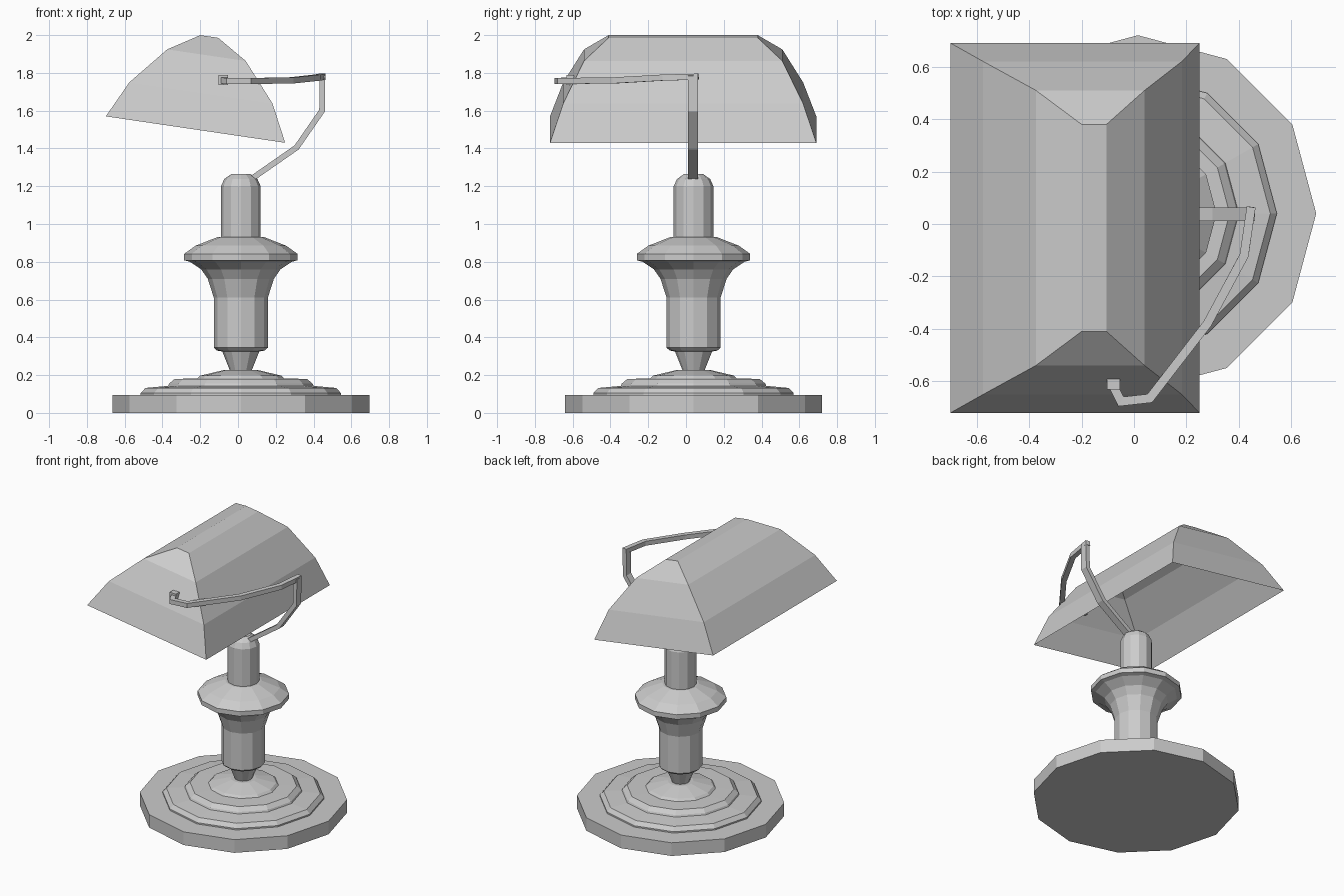
import bpy, bmesh, math
from mathutils import Vector, Matrix

if "Cube" in bpy.data.objects:
    bpy.data.objects.remove(bpy.data.objects["Cube"])

CENTRE = Vector((0.015, 0.04, 0))


def make_object(name, bm, recalc=True):
    if recalc:
        bmesh.ops.recalc_face_normals(bm, faces=bm.faces)
    mesh = bpy.data.meshes.new(name)
    bm.to_mesh(mesh)
    bm.free()
    obj = bpy.data.objects.new(name, mesh)
    bpy.context.collection.objects.link(obj)
    return obj


def loft(bm, rings, cap_start=True, cap_end=True):
    """Bridge equal-length closed rings of points."""
    vs = [[bm.verts.new(p) for p in ring] for ring in rings]
    n = len(vs[0])
    for a, b in zip(vs, vs[1:]):
        for i in range(n):
            j = (i + 1) % n
            bm.faces.new((a[i], a[j], b[j], b[i]))
    if cap_start:
        bm.faces.new(vs[0][::-1])
    if cap_end:
        bm.faces.new(vs[-1])


def lathe(name, profile, sides=12):
    bm = bmesh.new()
    loft(bm, [[CENTRE + Vector((r * math.cos(math.tau * i / sides),
                                r * math.sin(math.tau * i / sides), z))
               for i in range(sides)] for r, z in profile])
    return make_object(name, bm)


def bar(name, path, side, width, thick):
    """Rectangular bar along a path; side is the width direction, or None for horizontal."""
    bm = bmesh.new()
    pts = [Vector(p) for p in path]
    rings = []
    for i, p in enumerate(pts):
        d_in = (p - pts[max(i - 1, 0)]).normalized()
        d_out = (pts[min(i + 1, len(pts) - 1)] - p).normalized()
        t = (d_in + d_out).normalized()
        w = Vector(side) if side else t.cross(Vector((0, 0, 1))).normalized()
        h = t.cross(w).normalized()
        miter = 1 / max(t.dot(d_out if d_out.length else d_in), 0.6)
        ww, hh = (width, thick * miter) if side else (width * miter, thick)
        rings.append([p + w * a * ww / 2 + h * b * hh / 2
                      for a, b in ((-1, -1), (1, -1), (1, 1), (-1, 1))])
    loft(bm, rings)
    return make_object(name, bm)


# Foot: heavy plate with stepped mouldings
lathe("base_plate", [(0.68, 0), (0.68, 0.095)])
lathe("base_steps", [(0.53, 0.09), (0.53, 0.105), (0.505, 0.132), (0.385, 0.143),
                     (0.38, 0.155), (0.35, 0.18), (0.23, 0.182), (0.215, 0.197),
                     (0.085, 0.228)])

# Turned stem
lathe("stem", [(0.056, 0.22), (0.098, 0.325), (0.126, 0.33), (0.143, 0.345),
               (0.143, 0.61), (0.175, 0.71), (0.21, 0.76), (0.27, 0.80),
               (0.30, 0.808), (0.30, 0.842), (0.24, 0.885), (0.12, 0.932)])
lathe("lamp_neck", [(0.105, 0.925), (0.105, 1.20), (0.088, 1.238), (0.05, 1.265)])

# Bracket: rising strip, then sideways arm hooking into the shade end
bar("arm_riser", [(0.03, 0.037, 1.21), (0.08, 0.037, 1.245), (0.31, 0.037, 1.405),
                  (0.445, 0.037, 1.60), (0.447, 0.037, 1.785)],
    (0, 1, 0), 0.052, 0.03)
bar("arm_hook", [(0.447, 0.065, 1.78), (0.42, -0.12, 1.775), (0.28, -0.38, 1.76),
                 (0.06, -0.665, 1.757), (-0.05, -0.677, 1.757), (-0.085, -0.605, 1.76)],
    None, 0.034, 0.032)

# Small finial on the end of the hook
bm = bmesh.new()
bmesh.ops.create_cube(bm, size=1, matrix=Matrix.Translation((-0.078, -0.612, 1.763))
                      @ Matrix.Diagonal((0.05, 0.04, 0.052, 1)))
make_object("shade_pivot", bm)

# Tilted open-bottomed shade: stacked rectangles (half depth, half length, height)
tiers = [(0.48, 0.705, 0), (0.383, 0.635, 0.196), (0.21, 0.525, 0.398), (0.048, 0.395, 0.498)]
bm = bmesh.new()
loft(bm, [[(sx * u, sy * v, h) for sx, sy in ((-1, -1), (1, -1), (1, 1), (-1, 1))]
          for u, v, h in tiers], cap_start=False)
tilt = Matrix.Translation((-0.225, -0.015, 1.5)) @ Matrix.Rotation(math.atan2(0.14, 0.95), 4, 'Y')
bmesh.ops.transform(bm, matrix=tilt, verts=bm.verts)
make_object("shade", bm, recalc=False)
